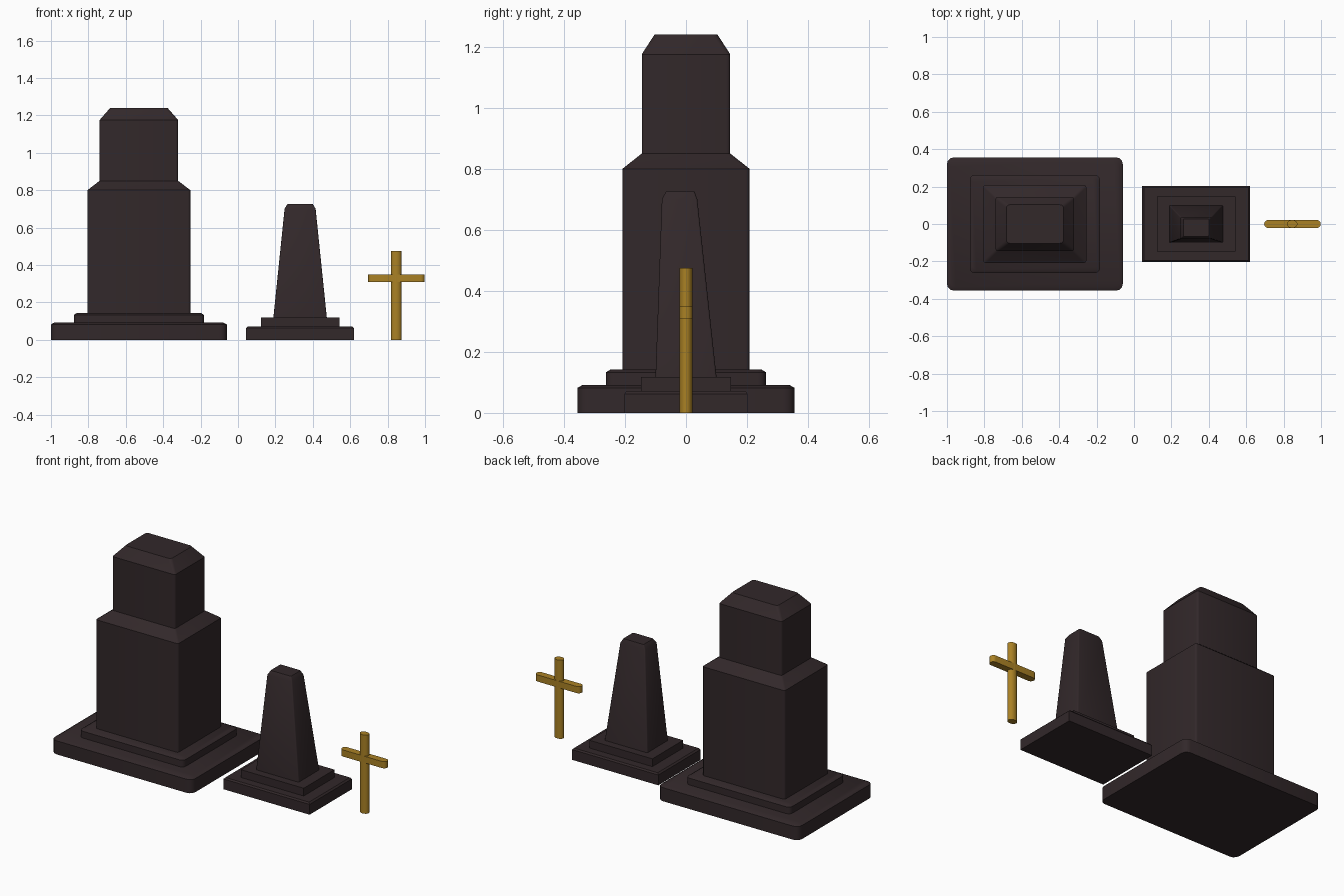
import bpy, math

if "Cube" in bpy.data.objects:
    bpy.data.objects.remove(bpy.data.objects["Cube"])


def material(name, color):
    m = bpy.data.materials.new(name)
    m.diffuse_color = color
    m.use_nodes = True
    m.node_tree.nodes["Principled BSDF"].inputs["Base Color"].default_value = m.diffuse_color
    return m


STONE = material("dark_stone", (0.032, 0.021, 0.023, 1))
GOLD = material("gold", (0.40, 0.22, 0.018, 1))


def rounded_rect(hx, hy, r, steps):
    """Outline of a rectangle with rounded corners, counter-clockwise."""
    if r <= 0:
        return [(hx, hy), (-hx, hy), (-hx, -hy), (hx, -hy)]
    pts = []
    for i, (sx, sy) in enumerate([(1, 1), (-1, 1), (-1, -1), (1, -1)]):
        for k in range(steps + 1):
            a = math.pi / 2 * (i + k / steps)
            pts.append((sx * (hx - r) + r * math.cos(a), sy * (hy - r) + r * math.sin(a)))
    return pts


def loft(name, cx, rings, mat, steps=3):
    """Skin a stack of rings (z, half x, half y, corner radius, y offset)."""
    verts, faces = [], []
    for z, hx, hy, r, oy in rings:
        outline = rounded_rect(hx, hy, r, steps)
        n = len(outline)
        verts += [(cx + x, y + oy, z) for x, y in outline]
    for j in range(len(rings) - 1):
        for i in range(n):
            k = (i + 1) % n
            faces.append((j * n + i, j * n + k, (j + 1) * n + k, (j + 1) * n + i))
    faces.append(tuple(reversed(range(n))))
    faces.append(tuple(range(len(verts) - n, len(verts))))
    mesh = bpy.data.meshes.new(name)
    mesh.from_pydata(verts, [], faces)
    mesh.materials.append(mat)
    ob = bpy.data.objects.new(name, mesh)
    bpy.context.collection.objects.link(ob)
    bpy.ops.object.select_all(action='DESELECT')
    bpy.context.view_layer.objects.active = ob
    ob.select_set(True)
    bpy.ops.object.shade_smooth_by_angle(angle=math.radians(31))
    return ob


# Large monument: two plinth slabs and a stepped pillar
LX = -0.53
loft("large_plinth", LX, [(0, .47, .356, .035, 0), (.082, .47, .356, .035, 0),
                          (.092, .452, .338, .03, 0)], STONE)
loft("large_plinth_step", LX, [(.09, .348, .262, .025, 0), (.133, .348, .262, .025, 0),
                               (.143, .332, .246, .02, 0)], STONE)
loft("large_pillar", LX, [(.14, .275, .208, .012, 0), (.80, .275, .208, .012, 0),
                          (.85, .21, .145, .012, 0), (1.175, .21, .145, .012, 0),
                          (1.24, .153, .103, .018, 0)], STONE)

# Small monument: two slabs and an obelisk leaning slightly forward
SX = 0.332
loft("small_plinth", SX, [(0, .288, .202, 0, 0), (.062, .288, .202, 0, 0),
                          (.071, .279, .195, 0, 0)], STONE)
loft("small_plinth_step", SX, [(.07, .21, .147, 0, 0), (.118, .21, .147, 0, 0)], STONE)
loft("obelisk", SX, [(.117, .143, .100, .006, 0), (.70, .083, .058, .006, -.021),
                     (.725, .068, .047, .006, -.019)], STONE)

# Gold cross: oval post and a bar with rounded ends
bpy.ops.mesh.primitive_cylinder_add(vertices=24, radius=1, depth=.475, location=(.846, 0, .2375))
post = bpy.context.object
post.name = "cross_post"
post.scale = (.028, .0215, 1)
post.data.materials.append(GOLD)
bpy.ops.object.shade_smooth_by_angle(angle=math.radians(31))
loft("cross_bar", .847, [(.308, .151, .021, .0205, 0), (.348, .151, .021, .0205, 0)], GOLD, 6)
